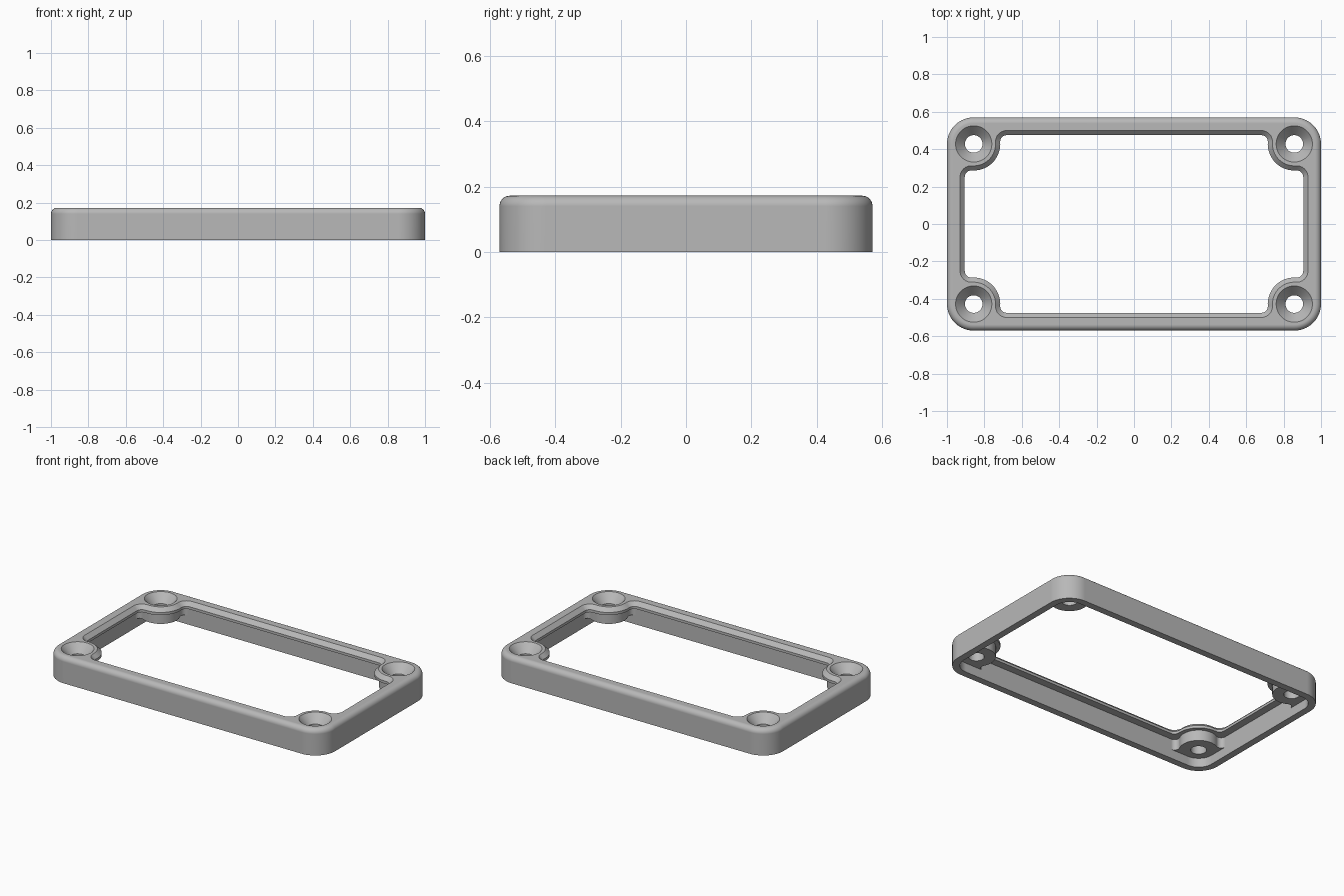
import bpy, bmesh, math

if "Cube" in bpy.data.objects:
    bpy.data.objects.remove(bpy.data.objects["Cube"])

BX, BY = 0.857, 0.428          # screw boss centres
H = 0.172                      # overall height


def arc(cx, cy, r, a0, a1, n):
    return [(cx + r * math.cos(a0 + (a1 - a0) * i / n),
             cy + r * math.sin(a0 + (a1 - a0) * i / n)) for i in range(n + 1)]


def four_way(q):
    """Mirror one quadrant of an outline (x axis to y axis) into a full loop."""
    left = [(-x, y) for x, y in reversed(q)]
    return q + left + [(-x, -y) for x, y in q] + [(x, -y) for x, y in reversed(q)]


def rounded(X, Y, r):
    return four_way(arc(X - r, Y - r, r, 0, math.pi / 2, 16))


def notched(X, Y, R, f):
    """Rectangle whose corners wrap round the bosses (radius R, fillet f)."""
    c1 = (X - f, BY - math.sqrt((R + f) ** 2 - (X - f - BX) ** 2))
    c2 = (BX - math.sqrt((R + f) ** 2 - (Y - f - BY) ** 2), Y - f)
    a1 = math.atan2(BY - c1[1], BX - c1[0])
    a2 = math.atan2(BY - c2[1], BX - c2[0])
    q = arc(*c1, f, 0, a1, 8)
    q += arc(BX, BY, R, a1 + math.pi, a2 + math.pi, 20)[1:-1]
    q += arc(*c2, f, a2, math.pi / 2, 8)
    return four_way(q)


def loft(name, layers):
    """Solid through a stack of (z, outline) layers."""
    bm = bmesh.new()
    loops = [[bm.verts.new((x, y, z)) for x, y in pts] for z, pts in layers]
    n = len(loops[0])
    for a, b in zip(loops, loops[1:]):
        for i in range(n):
            j = (i + 1) % n
            bm.faces.new((a[i], a[j], b[j], b[i]))
    bm.faces.new(loops[0][::-1])
    bm.faces.new(loops[-1])
    bmesh.ops.recalc_face_normals(bm, faces=bm.faces)
    me = bpy.data.meshes.new(name)
    bm.to_mesh(me)
    bm.free()
    ob = bpy.data.objects.new(name, me)
    bpy.context.collection.objects.link(ob)
    return ob


# outer body with rounded top edge
E = 0.032
layers = [(0, rounded(1, 0.57, 0.143))]
for i in range(9):
    a = math.pi / 2 * i / 8
    d = E * (1 - math.cos(a))
    layers.append((H - E + E * math.sin(a), rounded(1 - d, 0.57 - d, 0.143 - d)))
frame = loft("bezel_frame", layers)


# window with chamfered top edge
def window(d):
    return notched(0.905 + d, 0.475 + d, 0.142 - d, 0.035 + d)


cutters = [loft("window_cutter", [(-0.1, window(0)), (H - 0.025, window(0)),
                                  (H + 0.01, window(0.035))])]

# underside hollow: open rim below, wrapped round the bosses above
hollow = rounded(0.955, 0.525, 0.098)
cutters.append(loft("rim_cutter", [(-0.1, hollow), (0.06, hollow)]))
pocket = notched(0.955, 0.525, 0.115, 0.03)
cutters.append(loft("pocket_cutter", [(-0.05, pocket), (0.13, pocket)]))

# countersunk screw holes
for sx in (-1, 1):
    for sy in (-1, 1):
        def ring(r):
            return arc(sx * BX, sy * BY, r, 0, 2 * math.pi, 48)[:-1]
        cutters.append(loft("screw_cutter", [(-0.2, ring(0.047)), (H - 0.055, ring(0.047)),
                                             (H, ring(0.097)), (H + 0.011, ring(0.107))]))

bpy.context.view_layer.objects.active = frame
frame.select_set(True)
for c in cutters:
    m = frame.modifiers.new("cut", 'BOOLEAN')
    m.operation, m.solver, m.object = 'DIFFERENCE', 'EXACT', c
    bpy.ops.object.modifier_apply(modifier=m.name)
    bpy.data.objects.remove(c)

mat = bpy.data.materials.new("grey")
mat.diffuse_color = (0.48, 0.48, 0.48, 1)
mat.use_nodes = True
mat.node_tree.nodes["Principled BSDF"].inputs["Base Color"].default_value = mat.diffuse_color
frame.data.materials.clear()
frame.data.materials.append(mat)
bpy.ops.object.shade_smooth_by_angle(angle=math.radians(30))
w = frame.modifiers.new("weighted", 'WEIGHTED_NORMAL')
w.keep_sharp = True
